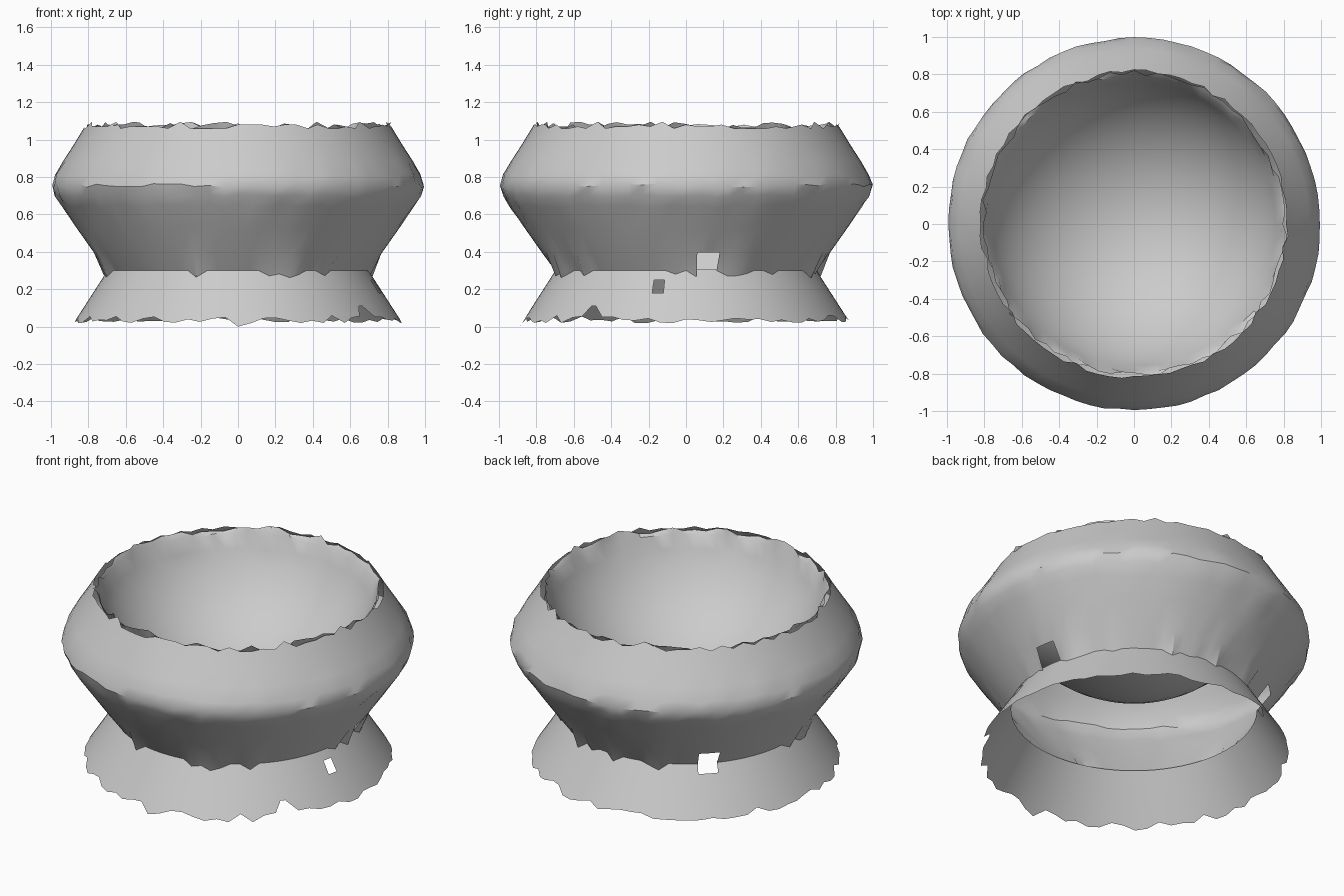
import bpy, bmesh, math, random

if "Cube" in bpy.data.objects:
    bpy.data.objects.remove(bpy.data.objects["Cube"])

random.seed(7)
SEG = 80

clay = bpy.data.materials.new("pale grey")
clay.diffuse_color = (0.6, 0.6, 0.6, 1)
clay.use_nodes = True
clay.node_tree.nodes["Principled BSDF"].inputs["Base Color"].default_value = clay.diffuse_color


def lathe(name, profile, jag=None, holes=(), cap=None):
    """Spin (radius, height) rows about z; jag(row, angle, r, z) roughens the
    edges, holes lists (angle from, to, height from, to) in degrees."""
    bm = bmesh.new()
    rings = []
    for i, (r, z) in enumerate(profile):
        ring = []
        for s in range(SEG):
            a = 2 * math.pi * s / SEG
            rr, zz = jag(i, math.degrees(a), r, z) if jag else (r, z)
            ring.append(bm.verts.new((rr * math.cos(a), rr * math.sin(a), zz)))
        rings.append(ring)
    for low, high in zip(rings, rings[1:]):
        for s in range(SEG):
            t = (s + 1) % SEG
            bm.faces.new((low[s], low[t], high[t], high[s]))
    if cap is not None:
        tip = bm.verts.new((0, 0, cap))
        for s in range(SEG):
            bm.faces.new((rings[0][(s + 1) % SEG], rings[0][s], tip))
    # broken-out patches
    broken = []
    for f in bm.faces:
        c = f.calc_center_median()
        a = math.degrees(math.atan2(c.y, c.x)) % 360
        if any(a0 < a < a1 and z0 < c.z < z1 for a0, a1, z0, z1 in holes):
            broken.append(f)
    bmesh.ops.delete(bm, geom=broken, context='FACES')
    if cap is not None:
        bmesh.ops.recalc_face_normals(bm, faces=bm.faces[:])
        if sum(f.normal.z * f.calc_area() for f in bm.faces) < 0:
            bmesh.ops.reverse_faces(bm, faces=bm.faces[:])
    me = bpy.data.meshes.new(name)
    bm.to_mesh(me)
    bm.free()
    me.materials.append(clay)
    ob = bpy.data.objects.new(name, me)
    bpy.context.collection.objects.link(ob)
    bpy.ops.object.select_all(action='DESELECT')
    ob.select_set(True)
    bpy.context.view_layer.objects.active = ob
    bpy.ops.object.shade_smooth_by_angle(angle=math.radians(35))
    return ob


# Outer wall: narrow neck, wide rounded belly, ragged top edge
wall = [(0.70, 0.30), (0.77, 0.395), (0.865, 0.53), (0.945, 0.645),
        (0.98, 0.70), (0.998, 0.755), (0.982, 0.81), (0.935, 0.885),
        (0.88, 0.97), (0.825, 1.06)]


def wall_jag(i, a, r, z):
    if i == 0 and random.random() < 0.22:      # splinters over the neck
        d = random.uniform(0.015, 0.045)
        return r + 0.6 * d, z - d
    if i == len(wall) - 1:
        d = random.choice((0, 0, 0.01, 0.02, 0.035))
        return r - 0.6 * d, z + d
    if 3 <= i <= 6:
        return r + random.uniform(-0.008, 0.002), z + random.uniform(-0.01, 0.01)
    return r, z


lathe("outer_wall", wall, wall_jag, holes=[(3, 12, 0.3, 0.40), (131, 140, 0.3, 0.40)])

# Flared foot: open skirt with a ragged hem and one deep notch
foot = [(0.862, 0.045), (0.82, 0.11), (0.775, 0.18), (0.73, 0.25), (0.695, 0.305)]


def foot_jag(i, a, r, z):
    if i == 0:
        d = 0.105 if abs(a - 324) < 2.5 else random.uniform(-0.027, 0.014)
        if abs(a - 270) < 3:
            d = -0.04
        return r - 0.65 * d, z - (0.005 if d == -0.04 else 0) + d
    return r, z


lathe("foot", foot, foot_jag, holes=[(346, 350, 0.19, 0.26), (131, 140, 0.25, 0.3)])

# Inner bowl: sphere section hanging inside the wall, with a torn lip
R, ZC = 0.83, 1.30
bowl = []
for k in range(1, 13):
    t = math.radians(72.0) * k / 12
    bowl.append((R * math.sin(t), ZC - R * math.cos(t)))
bowl.append((0.822, 1.06))


def bowl_jag(i, a, r, z):
    if i == len(bowl) - 1:
        return r - random.uniform(0, 0.03), z + random.uniform(-0.01, 0.035)
    if i == len(bowl) - 2:
        return r + random.uniform(-0.01, 0.008), z + random.uniform(-0.01, 0.01)
    return r, z


lathe("inner_bowl", bowl, bowl_jag, cap=ZC - R)
